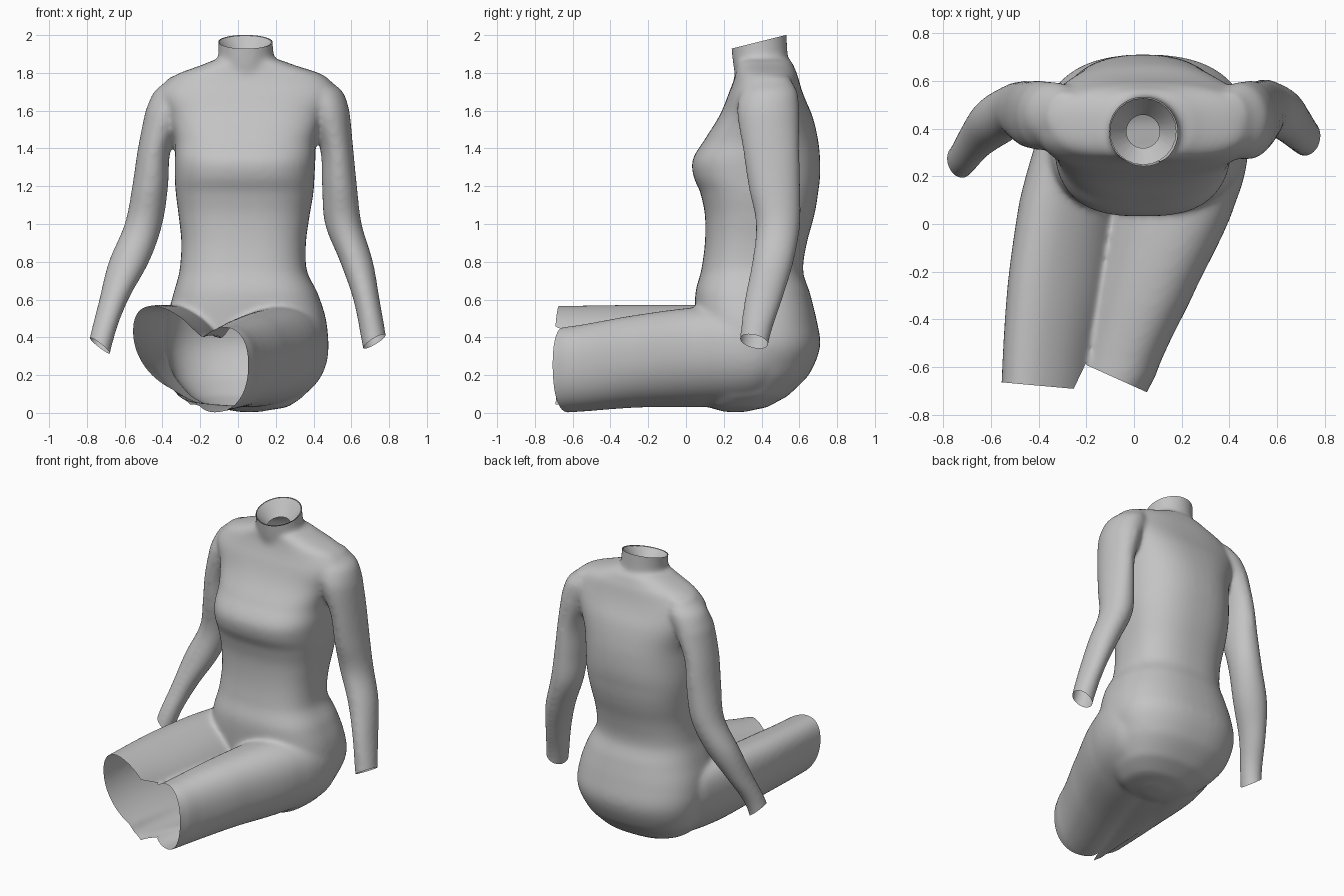
import bpy
import bmesh
import math
from mathutils import Matrix, Vector

cube = bpy.data.objects.get("Cube")
if cube:
    bpy.data.objects.remove(cube, do_unlink=True)

SIDES = 48
STEPS = 5


def smooth_rows(rows):
    """Fill in cross-sections between the given ones with a smooth spline."""
    result = []
    for i in range(len(rows) - 1):
        before, a = rows[max(i - 1, 0)], rows[i]
        b, after = rows[i + 1], rows[min(i + 2, len(rows) - 1)]
        for step in range(STEPS):
            t = step / STEPS
            section = [a[0] + (b[0] - a[0]) * t]
            for p, q, r, s in zip(before[1:], a[1:], b[1:], after[1:]):
                section.append(q + 0.5 * t * (r - p + t * (2 * p - 5 * q + 4 * r - s
                                              + t * (3 * (q - r) + s - p))))
            result.append(section)
    return result + [list(rows[-1])]


def loft(bm, rows, axis="Z", powers=(2.0, 2.0), shear=0.0):
    """Closed tube; each row is position, then low/high limits on two axes.
    The powers square off the low and the high half of the section."""
    rings = []
    for pos, a0, a1, b0, b1 in smooth_rows(rows):
        ring = []
        for k in range(SIDES):
            angle = math.tau * k / SIDES
            c, s = math.cos(angle), math.sin(angle)
            power = powers[0] if s < 0 else powers[1]
            da = math.copysign(abs(c) ** (2 / power), c) * (a1 - a0) / 2
            db = math.copysign(abs(s) ** (2 / power), s) * (b1 - b0) / 2
            a, b = (a0 + a1) / 2 + da, (b0 + b1) / 2 + db + shear * da
            ring.append(bm.verts.new((a, b, pos) if axis == "Z" else (a, pos, b)))
        rings.append(ring)
    faces = [bm.faces.new(rings[0]), bm.faces.new(rings[-1])]
    for low, high in zip(rings, rings[1:]):
        for k in range(SIDES):
            n = (k + 1) % SIDES
            faces.append(bm.faces.new((low[k], low[n], high[n], high[k])))
    bmesh.ops.recalc_face_normals(bm, faces=faces)


def split(bm, point, normal, inside):
    """Cut an edge loop along a plane through part of the skin."""
    faces = [f for f in bm.faces if inside(f.calc_center_median())]
    geom = faces + list({e for f in faces for e in f.edges})
    geom += list({v for f in faces for v in f.verts})
    bmesh.ops.bisect_plane(bm, geom=geom, plane_co=point, plane_no=normal)


def open_end(bm, point, normal, inside):
    """Cut a limb straight across and remove everything past the cut."""
    point, normal = Vector(point), Vector(normal).normalized()
    split(bm, point, normal, inside)
    past = []
    for f in bm.faces:
        centre = f.calc_center_median()
        if inside(centre) and (centre - point).dot(normal) > 0:
            past.append(f)
    bmesh.ops.delete(bm, geom=past, context="FACES")


bm = bmesh.new()

# Torso and pelvis, from the seat up to the shoulders
loft(bm, [
    (0.005, 0.00, 0.12, 0.20, 0.32),
    (0.03, -0.14, 0.26, 0.12, 0.43),
    (0.09, -0.25, 0.35, 0.10, 0.54),
    (0.20, -0.34, 0.42, 0.08, 0.65),
    (0.35, -0.38, 0.475, 0.06, 0.71),
    (0.50, -0.375, 0.465, 0.05, 0.69),
    (0.64, -0.34, 0.42, 0.05, 0.655),
    (0.75, -0.31, 0.365, 0.08, 0.62),
    (0.90, -0.30, 0.36, 0.10, 0.64),
    (1.05, -0.315, 0.38, 0.10, 0.68),
    (1.17, -0.33, 0.40, 0.075, 0.70),
    (1.25, -0.335, 0.405, 0.04, 0.71),
    (1.34, -0.335, 0.41, 0.035, 0.71),
    (1.44, -0.335, 0.415, 0.095, 0.70),
    (1.57, -0.37, 0.46, 0.175, 0.67),
    (1.69, -0.41, 0.52, 0.225, 0.62),
    (1.79, -0.33, 0.45, 0.26, 0.59),
    (1.86, -0.15, 0.25, 0.27, 0.56),
    (1.89, -0.08, 0.18, 0.30, 0.52),
], powers=(2.7, 2.4))

# Neck
loft(bm, [
    (1.70, -0.13, 0.22, 0.27, 0.56),
    (1.88, -0.105, 0.19, 0.245, 0.54),
    (2.08, -0.11, 0.18, 0.23, 0.53),
])

# Left arm
loft(bm, [
    (1.78, 0.32, 0.47, 0.34, 0.55),
    (1.70, 0.32, 0.555, 0.29, 0.59),
    (1.60, 0.36, 0.59, 0.27, 0.60),
    (1.40, 0.435, 0.61, 0.30, 0.60),
    (1.20, 0.445, 0.63, 0.33, 0.605),
    (1.00, 0.46, 0.655, 0.37, 0.605),
    (0.80, 0.54, 0.715, 0.35, 0.57),
    (0.60, 0.61, 0.75, 0.31, 0.51),
    (0.40, 0.65, 0.785, 0.285, 0.445),
    (0.22, 0.68, 0.81, 0.27, 0.42),
])

# Right arm
loft(bm, [
    (1.78, -0.36, -0.21, 0.35, 0.55),
    (1.70, -0.445, -0.20, 0.33, 0.59),
    (1.60, -0.49, -0.27, 0.31, 0.60),
    (1.40, -0.53, -0.355, 0.32, 0.60),
    (1.20, -0.56, -0.37, 0.34, 0.60),
    (1.00, -0.60, -0.40, 0.37, 0.59),
    (0.80, -0.685, -0.47, 0.33, 0.54),
    (0.60, -0.735, -0.58, 0.27, 0.45),
    (0.40, -0.785, -0.655, 0.20, 0.345),
    (0.22, -0.82, -0.69, 0.17, 0.315),
])

# Left thigh
loft(bm, [
    (-0.85, -0.36, 0.01, 0.0, 0.43),
    (-0.65, -0.27, 0.085, 0.005, 0.45),
    (-0.25, -0.18, 0.27, 0.035, 0.515),
    (0.10, -0.10, 0.43, 0.04, 0.555),
    (0.35, 0.0, 0.48, 0.06, 0.56),
    (0.55, 0.08, 0.42, 0.15, 0.50),
], axis="Y", powers=(2.3, 2.2), shear=0.2)

# Right thigh
loft(bm, [
    (-0.85, -0.56, -0.17, 0.14, 0.54),
    (-0.65, -0.555, -0.16, 0.13, 0.54),
    (-0.25, -0.53, -0.08, 0.10, 0.54),
    (0.10, -0.48, -0.03, 0.07, 0.54),
    (0.35, -0.41, 0.04, 0.07, 0.53),
    (0.55, -0.32, 0.0, 0.16, 0.48),
], axis="Y", powers=(2.2, 2.2), shear=-0.5)

# Flesh closing the gap under the thighs
loft(bm, [
    (-0.85, -0.36, -0.10, 0.06, 0.30),
    (-0.65, -0.34, -0.08, 0.06, 0.30),
    (-0.25, -0.32, 0.06, 0.045, 0.32),
    (0.10, -0.28, 0.18, 0.035, 0.34),
    (0.30, -0.25, 0.25, 0.04, 0.34),
], axis="Y", powers=(2.6, 2.2))

mesh = bpy.data.meshes.new("body_blocks")
bm.to_mesh(mesh)
bm.free()
blocks = bpy.data.objects.new("body_blocks", mesh)
bpy.context.collection.objects.link(blocks)

# Blend the parts into one skin
remesh = blocks.modifiers.new("merge", "REMESH")
remesh.mode = "VOXEL"
remesh.voxel_size = 0.012
soften = blocks.modifiers.new("soften", "SMOOTH")
soften.factor = 0.5
soften.iterations = 20
graph = bpy.context.evaluated_depsgraph_get()
skin = bpy.data.meshes.new_from_object(blocks.evaluated_get(graph))
skin.name = "body"
bpy.data.objects.remove(blocks, do_unlink=True)

# Open the neck and wrists
bm = bmesh.new()
bm.from_mesh(skin)
open_end(bm, (0.04, 0.38, 1.963), (0, -0.25, 1), lambda c: c.z > 1.88)
open_end(bm, (0.71, 0.365, 0.37), (0.6, -0.25, -1), lambda c: c.x > 0.56 and c.z < 0.6)
open_end(bm, (-0.725, 0.27, 0.35), (-0.8, -0.2, -1), lambda c: c.x < -0.58 and c.z < 0.6)

# Open the thighs, with a notch where they meet
split(bm, (-0.2, 0, 0), (1, 0, 0), lambda c: c.y < -0.4)
open_end(bm, (-0.40, -0.678, 0.3), (-0.09, -1, 0), lambda c: c.y < -0.4 and c.x < -0.2)
open_end(bm, (-0.25, -0.685, 0.3), (0.9, -0.43, 0), lambda c: c.y < -0.5 and c.x < -0.2)
open_end(bm, (-0.065, -0.652, 0.3), (-0.41, -0.91, 0), lambda c: c.y < -0.4 and c.x > -0.2)

# Funnel-shaped lining inside the neck
lining = bmesh.ops.create_cone(bm, cap_ends=False, segments=24, radius1=0.07, radius2=0.14,
                               depth=0.085, matrix=Matrix.Translation((0.038, 0.388, 1.92)))
for v in lining["verts"]:
    v.co.z += 0.25 * (v.co.y - 0.388)

for f in bm.faces:
    f.smooth = True
bm.to_mesh(skin)
bm.free()

# Plain grey surface
grey = bpy.data.materials.new("plain_grey")
grey.use_nodes = True
colour = (0.55, 0.55, 0.55, 1.0)
grey.diffuse_color = colour
grey.node_tree.nodes["Principled BSDF"].inputs["Base Color"].default_value = colour
skin.materials.clear()
skin.materials.append(grey)
body = bpy.data.objects.new("body", skin)
bpy.context.collection.objects.link(body)
